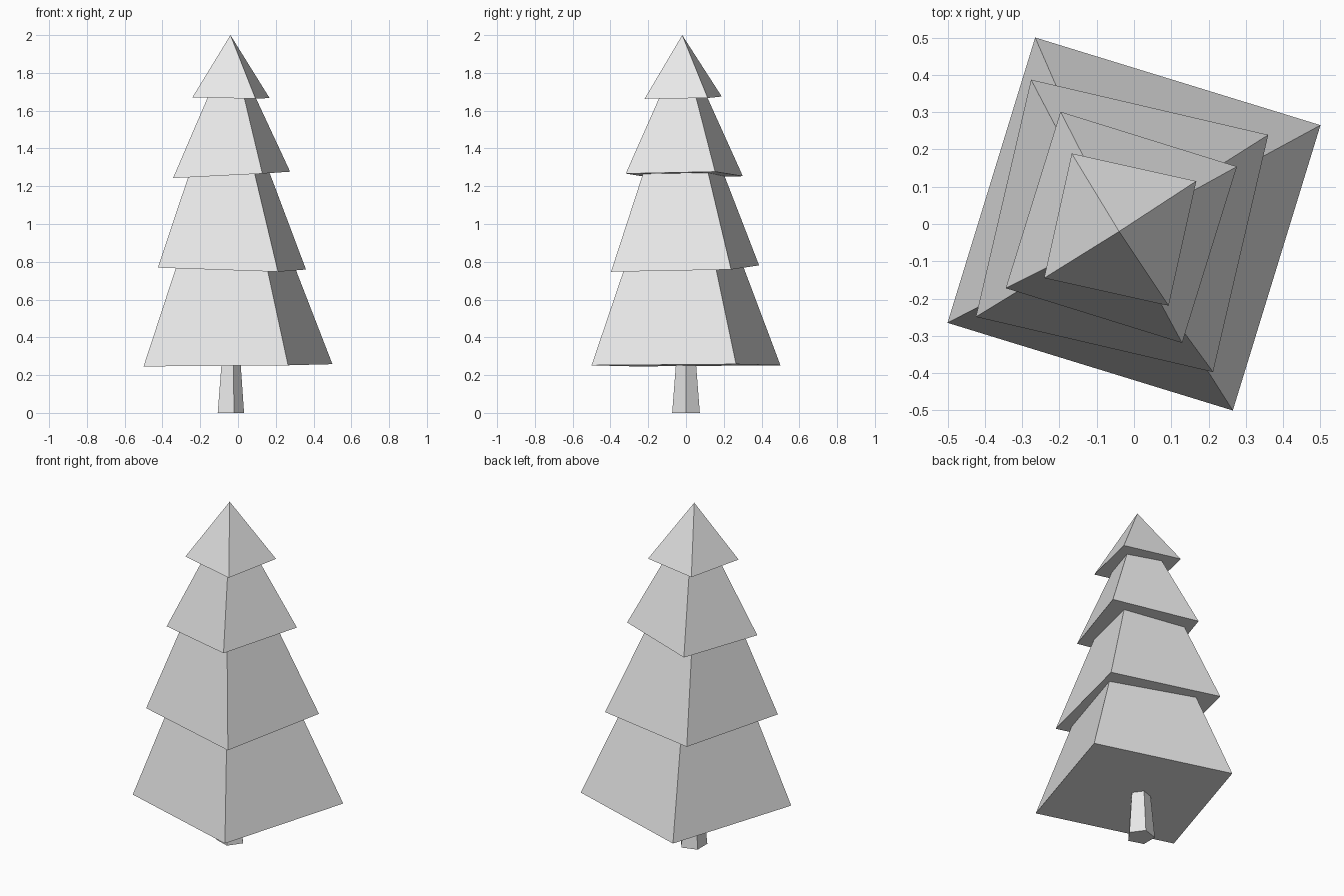
import bpy, bmesh, math
from mathutils import Vector

cube = bpy.data.objects.get("Cube")
if cube:
    bpy.data.objects.remove(cube, do_unlink=True)

GREY = (0.8, 0.8, 0.8, 1.0)
mat = bpy.data.materials.new("light grey")
mat.use_nodes = True
mat.diffuse_color = GREY
mat.node_tree.nodes["Principled BSDF"].inputs["Base Color"].default_value = GREY


def loft(name, bottom, top):
    """Closed flat-shaded solid between two rings; a one-point top is an apex."""
    bm = bmesh.new()
    low = [bm.verts.new(p) for p in bottom]
    high = [bm.verts.new(p) for p in top]
    n = len(low)
    for i in range(n):
        j = (i + 1) % n
        if len(high) == 1:
            bm.faces.new((low[i], low[j], high[0]))
        else:
            bm.faces.new((low[i], low[j], high[j], high[i]))
    bm.faces.new(low[::-1])
    if len(high) > 2:
        bm.faces.new(high)
    bmesh.ops.recalc_face_normals(bm, faces=bm.faces)
    mesh = bpy.data.meshes.new(name)
    bm.to_mesh(mesh)
    bm.free()
    mesh.materials.append(mat)
    obj = bpy.data.objects.new(name, mesh)
    bpy.context.collection.objects.link(obj)


def square(center, arm, scale=1.0, tilt=(0, 0)):
    """Four corners around a center; tilt lifts the two diagonals."""
    ax, ay = arm[0] * scale, arm[1] * scale
    a, b = tilt
    offsets = ((ax, ay, a), (-ay, ax, -b), (-ax, -ay, -a), (ay, -ax, b))
    return [Vector(center) + Vector(o) for o in offsets]


def pentagon(center, radius):
    return [Vector(center) + radius * Vector((math.cos(t), math.sin(t), 0))
            for t in (math.tau * i / 5 for i in range(5))]


# Tapered five-sided trunk
loft("trunk", pentagon((-0.045, 0, 0), 0.077), pentagon((-0.042, 0, 0.26), 0.056))

# Foliage tiers: base center, corner arm, tilt, top center, top scale
tiers = {
    "lower_foliage": ((0, 0, 0.252), (0.5, 0.265), (0.006, 0), (-0.014, -0.01, 0.79), 0.615),
    "middle_foliage": ((-0.032, -0.005, 0.764), (0.392, 0.244), (-0.005, -0.017),
                       (-0.045, -0.015, 1.29), 0.523),
    "upper_foliage": ((-0.034, -0.009, 1.26), (0.31, 0.163), (0.017, 0.007),
                      (-0.034, -0.014, 1.69), 0.38),
}
for name, (base, arm, tilt, top, scale) in tiers.items():
    loft(name, square(base, arm, tilt=tilt), square(top, arm, scale))

# Pointed treetop
loft("treetop", square((-0.037, -0.015, 1.669), (0.204, 0.13), tilt=(-0.002, -0.006)),
     [(-0.04, -0.02, 2.0)])
